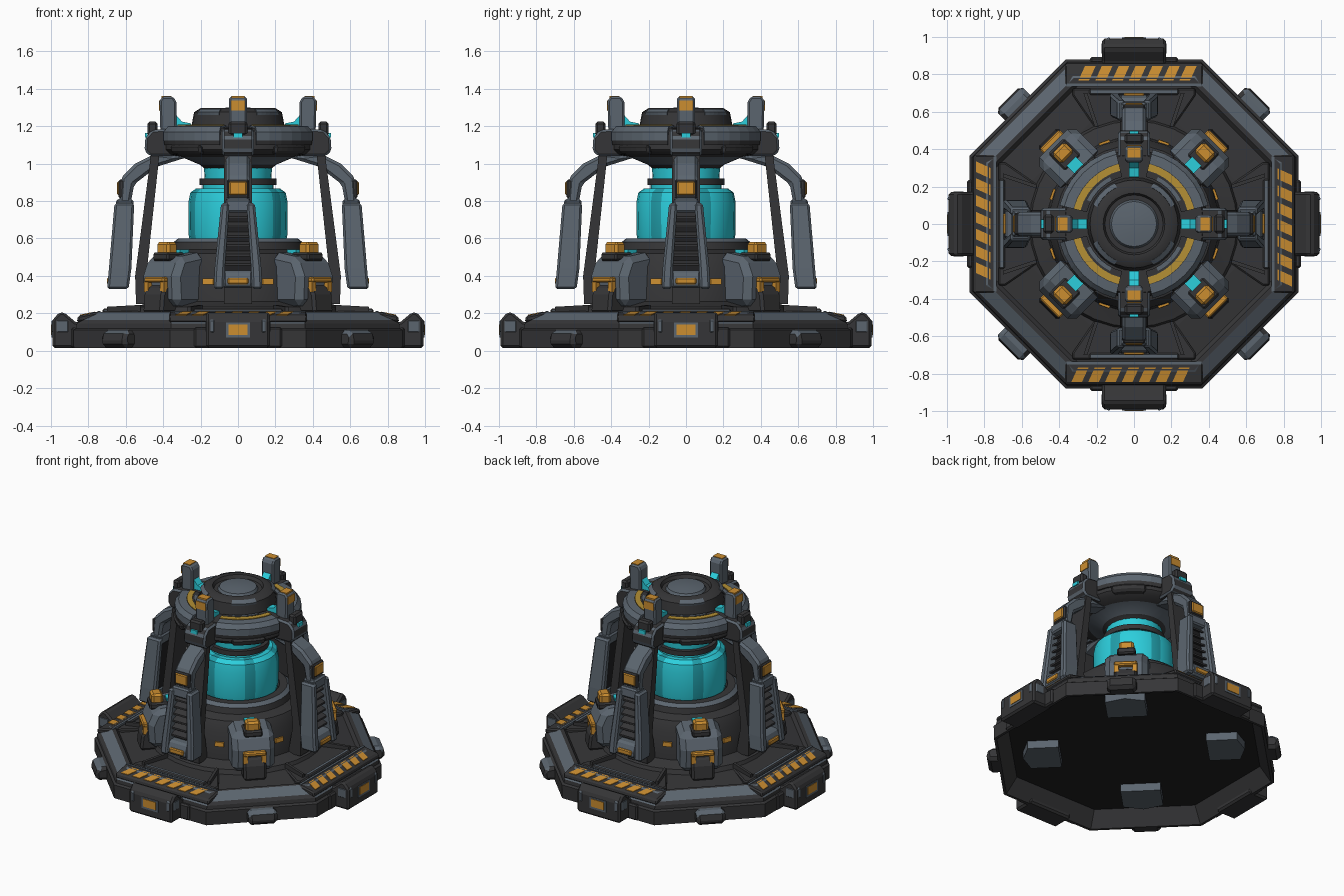
import bpy, bmesh, math
from mathutils import Vector

if "Cube" in bpy.data.objects:
    bpy.data.objects.remove(bpy.data.objects["Cube"])

# ---- flat colours
COLS = {"charcoal": (.036, .036, .038), "steel_grey": (.105, .13, .158), "black": (.014, .014, .015),
        "orange": (.60, .27, .03), "gold": (.46, .28, .035), "cyan": (.025, .62, .72),
        "deep_cyan": (.015, .34, .40)}
MAT = []
for n, c in COLS.items():
    m = bpy.data.materials.new(n)
    m.diffuse_color = (*c, 1)
    m.use_nodes = True
    m.node_tree.nodes["Principled BSDF"].inputs["Base Color"].default_value = m.diffuse_color
    MAT.append(m)
D, G, B, O, Y, C, T = range(7)
CARD, DIAG = (0, 90, 180, 270), (45, 135, 225, 315)


def finish(name, verts, faces, mids, bevel=0, edge=None, smooth=False):
    me = bpy.data.meshes.new(name)
    me.from_pydata(verts, [], faces)
    for m in MAT:
        me.materials.append(m)
    me.polygons.foreach_set("material_index", mids)
    bm = bmesh.new()
    bm.from_mesh(me)
    bmesh.ops.remove_doubles(bm, verts=bm.verts, dist=1e-5)
    bmesh.ops.recalc_face_normals(bm, faces=bm.faces)
    bm.to_mesh(me)
    bm.free()
    if smooth:
        me.shade_smooth()
        me.set_sharp_from_angle(angle=math.radians(35))
    ob = bpy.data.objects.new(name, me)
    bpy.context.collection.objects.link(ob)
    if bevel:
        b = ob.modifiers.new("bevel", "BEVEL")
        b.width, b.segments, b.limit_method = bevel, 1, "ANGLE"
        b.angle_limit = math.radians(35)
        if edge is not None:
            b.material = edge
    return ob


def loft(name, loops, mat, angs=CARD, bevel=0, edge=None, mirror=False, rule=None):
    """Capped loft through loops of (radius, tangent, z) points, repeated round the axis."""
    k = len(loops[0])
    pts = [p for l in loops for p in l]
    fs = [list(range(k)), list(range(len(pts) - k, len(pts)))]
    for i in range(len(loops) - 1):
        fs += [[i * k + j, i * k + (j + 1) % k, i * k + k + (j + 1) % k, i * k + k + j] for j in range(k)]
    mids = [rule(sum((Vector(pts[i]) for i in f), Vector()) / len(f)) if rule else mat for f in fs]
    V, F, M = [], [], []
    for a in angs:
        ca, sa = math.cos(math.radians(a)), math.sin(math.radians(a))
        for s in ((1, -1) if mirror else (1,)):
            o = len(V)
            V += [(r * ca - s * t * sa, r * sa + s * t * ca, z) for r, t, z in pts]
            F += [[i + o for i in f] for f in fs]
            M += mids
    return finish(name, V, F, M, bevel, edge)


def prism(name, prof, w, mat, **kw):
    """Radial (r, z) profile extruded to half width w."""
    return loft(name, [[(r, t, z) for r, z in prof] for t in (-w, w)], mat, **kw)


def block(name, r0, r1, z0, z1, w, mat, **kw):
    return prism(name, [(r0, z0), (r1, z0), (r1, z1), (r0, z1)], w, mat, **kw)


def lathe(name, prof, n, rule, start=0, scale=1, smooth=True):
    """Open profile that begins and ends on the axis."""
    V, F, M = [], [], []
    for r, z in prof:
        for i in range(n):
            a = math.radians(start + 360 * i / n)
            V.append((r * scale * math.cos(a), r * scale * math.sin(a), z))
    for k in range(len(prof) - 1):
        for i in range(n):
            j = (i + 1) % n
            q = [k * n + i, k * n + j, k * n + n + j, k * n + n + i]
            if prof[k][0] == 0:
                q = [q[0], q[2], q[3]]
            elif prof[k + 1][0] == 0:
                q = q[:3]
            F.append(q)
            M.append(rule(k, i) if callable(rule) else rule)
    return finish(name, V, F, M, smooth=smooth)


def arc(name, prof, half, mat, angs, steps=6, **kw):
    """Closed (r, z) profile swept over +-half degrees."""
    loops = []
    for i in range(steps + 1):
        a = math.radians(-half + 2 * half * i / steps)
        loops.append([(r * math.cos(a), r * math.sin(a), z) for r, z in prof])
    return loft(name, loops, mat, angs, **kw)


# ---- octagonal base, hollow underneath
base = [(0, .12), (.79, .12), (.86, .015), (.878, .015), (.88, .11), (.865, .12), (.862, .145), (.845, .165),
        (.78, .207), (.755, .207), (.735, .185), (.55, .205), (0, .205)]
lathe("base", base, 8, lambda k, i: G if k == 7 or (k == 6 and i % 2) else (B if k < 1 else D),
      22.5, 1 / math.cos(math.pi / 8), False)
loft("underside_pad", [[(.48, -.13, z), (.68, -.13, z), (.72, 0, z), (.68, .13, z), (.48, .13, z)]
                       for z in (.065, .125)], G, DIAG)

# ---- hazard panels with slanted stripes
prism("hazard_panel", [(.735, .17), (.862, .15), (.855, .187), (.755, .207), (.735, .207)], .37, D, bevel=.01)
block("panel_border", .735, .75, .19, .212, .36, G)
for i in range(7):
    t = -.29 + i * .09
    lo = [(.845, t - .045, .193), (.845, t + .012, .193), (.768, t + .047, .2085), (.768, t - .01, .2085)]
    loft("hazard_stripe", [[(r, s, z - .008) for r, s, z in lo], lo], O)

# ---- deck trays between the panels and the drum
loft("deck_tray", [[(.50, -.2, z), (.69, -.33, z), (.725, -.33, z), (.725, .33, z), (.69, .33, z), (.50, .2, z)]
                   for z in (.18, .212)], D, bevel=.008)
block("tray_lip", .69, .725, .2, .225, .24, G, bevel=.008, edge=D)
loft("deck_strut", [[(.52, t, .21), (.70, t + .06, .21), (.70, t + .06, .235), (.52, t, .245)]
                    for t in (.19, .21)], D, mirror=True)

# ---- side bumpers
prism("bumper", [(.84, .015), (.992, .015), (.992, .165), (.955, .205), (.93, .205), (.87, .155), (.84, .15)],
      .17, D, bevel=.02)
loft("bumper_corner", [[(.90, .12, z), (.996, .12, z), (.996, .15, z), (.975, .173, z), (.90, .173, z)]
                       for z in (.09, .17)], G, mirror=True, bevel=.012)
block("bumper_side", .86, .893, .015, .125, .235, D, bevel=.01)
block("bumper_light_frame", .98, .996, .07, .15, .065, G)
block("bumper_light", .985, 1.0, .085, .14, .05, O)
prism("corner_bumper", [(.85, .015), (.945, .015), (.955, .075), (.93, .11), (.85, .11)], .095, D, angs=DIAG,
      bevel=.022, rule=lambda c: G if c.z > .09 else D)

# ---- central drum
drum = [(0, .19), (.57, .19), (.55, .235), (.50, .25), (.465, .262), (.455, .45), (.42, .52), (.355, .54),
        (.345, .58), (.32, .60), (.27, .60), (.26, .57), (0, .57)]
lathe("drum", drum, 32, lambda k, i: G if k == 8 else D)
for s in (-20, 20):
    prism("drum_slot", [(.45, .355), (.471, .355), (.469, .385), (.45, .385)], .03, O,
          angs=[a + s for a in CARD])

# ---- corner pods with orange and cyan lamps
prism("pod", [(.38, .24), (.60, .24), (.61, .40), (.565, .50), (.38, .53)], .14, G, angs=DIAG, bevel=.035,
      rule=lambda c: D if c.x < .4 else G)
prism("pod_foot", [(.5, .2), (.655, .2), (.645, .30), (.62, .35), (.5, .35)], .075, D, angs=DIAG, bevel=.015)
block("pod_chevron_top", .57, .64, .365, .395, .075, O, angs=DIAG, bevel=.008)
loft("pod_chevron_side", [[(.57, .045, z), (.635, .045, z), (.635, .075, z), (.57, .075, z)] for z in (.315, .37)],
     O, DIAG, mirror=True)
block("pod_lamp_base", .46, .59, .48, .525, .06, D, angs=DIAG, bevel=.01)
block("pod_lamp", .50, .575, .51, .582, .048, O, angs=DIAG, bevel=.014)
block("pod_glow", .405, .475, .50, .54, .035, C, angs=DIAG)

# ---- glowing core with darker stripes
core = [(0, .575), (.255, .575), (.264, .62), (.266, .79), (.255, .845), (.225, .867), (0, .867)]
lathe("core", core, 24, lambda k, i: T if i % 4 == 1 else C)
neck = [(0, .85), (.19, .85), (.19, .885), (.205, .885), (.205, .92), (.178, .92), (.182, .98), (0, .98)]
lathe("core_neck", neck, 24, lambda k, i: D if k in (2, 3, 4) else C)

# ---- crown ring and hub
crown = [(0, .975), (.18, .975), (.205, .995), (.30, 1.035), (.37, 1.05), (.395, 1.075), (.395, 1.15), (.37, 1.19),
         (.25, 1.195), (.235, 1.275), (.20, 1.297), (.165, 1.297), (.155, 1.275), (.13, 1.275), (.12, 1.292),
         (.06, 1.30), (0, 1.302)]
lathe("crown", crown, 32, lambda k, i: G if k in (2, 13, 14, 15) else D)
arc("crown_segment", [(.26, 1.10), (.405, 1.10), (.41, 1.125), (.41, 1.17), (.385, 1.2), (.335, 1.204), (.26, 1.204)],
    31, G, DIAG, rule=lambda c: G if math.hypot(c.x, c.y) > .345 and c.z > 1.13 else D)
arc("crown_gold_band", [(.295, 1.197), (.332, 1.197), (.332, 1.209), (.295, 1.209)], 31, Y, DIAG)
arc("crown_inner_band", [(.262, 1.197), (.282, 1.197), (.282, 1.208), (.262, 1.208)], 18, G, DIAG)
arc("crown_hub_band", [(.215, 1.28), (.238, 1.26), (.242, 1.275), (.217, 1.293)], 20, G, DIAG)
arc("crown_skirt", [(.33, 1.045), (.41, 1.055), (.422, 1.10), (.33, 1.10)], 16, D, DIAG, bevel=.012)

# ---- crown clamps and posts
prism("clamp", [(.34, 1.04), (.47, 1.04), (.50, 1.07), (.495, 1.14), (.46, 1.18), (.34, 1.19)], .085, D,
      bevel=.012, edge=G)
block("clamp_cap", .43, .485, 1.15, 1.225, .05, D, bevel=.012)
block("clamp_glow", .485, .498, 1.14, 1.165, .025, C)
prism("post", [(.33, 1.17), (.415, 1.17), (.42, 1.335), (.405, 1.358), (.345, 1.358), (.33, 1.33)], .047, G,
      bevel=.01, rule=lambda c: D if c.z < 1.2 else G)
block("post_light_top", .355, .408, 1.35, 1.362, .036, O)
block("post_light_face", .41, .423, 1.285, 1.338, .038, O)
prism("post_glow", [(.25, 1.19), (.335, 1.19), (.335, 1.265), (.30, 1.225), (.25, 1.215)], .028, C)

# ---- legs: upper arm, splayed rails, louvres and foot
prism("leg_arm", [(.27, 1.035), (.44, 1.055), (.55, 1.0), (.625, .925), (.637, .78), (.575, .78), (.555, .89),
                  (.43, .985)], .065, G, bevel=.016)
block("leg_light_frame", .60, .638, .815, .915, .06, D, bevel=.008)
block("leg_light", .62, .647, .832, .905, .047, O, bevel=.006)


def rail(z, r0, r1, t0, t1):
    return [(r0, t0, z), (r1, t0, z), (r1, t1, z), (r0, t1, z)]


loft("leg_rail", [rail(.33, .585, .70, .075, .13), rail(.44, .57, .69, .07, .125), rail(.79, .555, .66, .045, .09)],
     G, bevel=.012, mirror=True)
loft("leg_shoulder", [rail(.74, .56, .655, -.06, .06), rail(.81, .56, .65, -.07, .07)], G, bevel=.01)
loft("leg_louvre_back", [rail(.40, .585, .62, -.08, .08), rail(.76, .57, .60, -.055, .055)], B)
for i in range(6):
    z = .455 + i * .05
    prism("leg_louvre", [(.60, z + .02), (.655 - i * .003, z), (.655 - i * .003, z + .012), (.60, z + .034)],
          .075 - i * .003, D)
prism("leg_foot", [(.585, .335), (.685, .335), (.695, .37), (.67, .43), (.575, .43)], .08, G, bevel=.012)
block("leg_foot_light", .67, .70, .355, .39, .055, O, bevel=.006)
prism("leg_inner_strut", [(.42, 1.05), (.465, 1.05), (.55, .40), (.545, .25), (.45, .25), (.485, .45)], .075, D)
